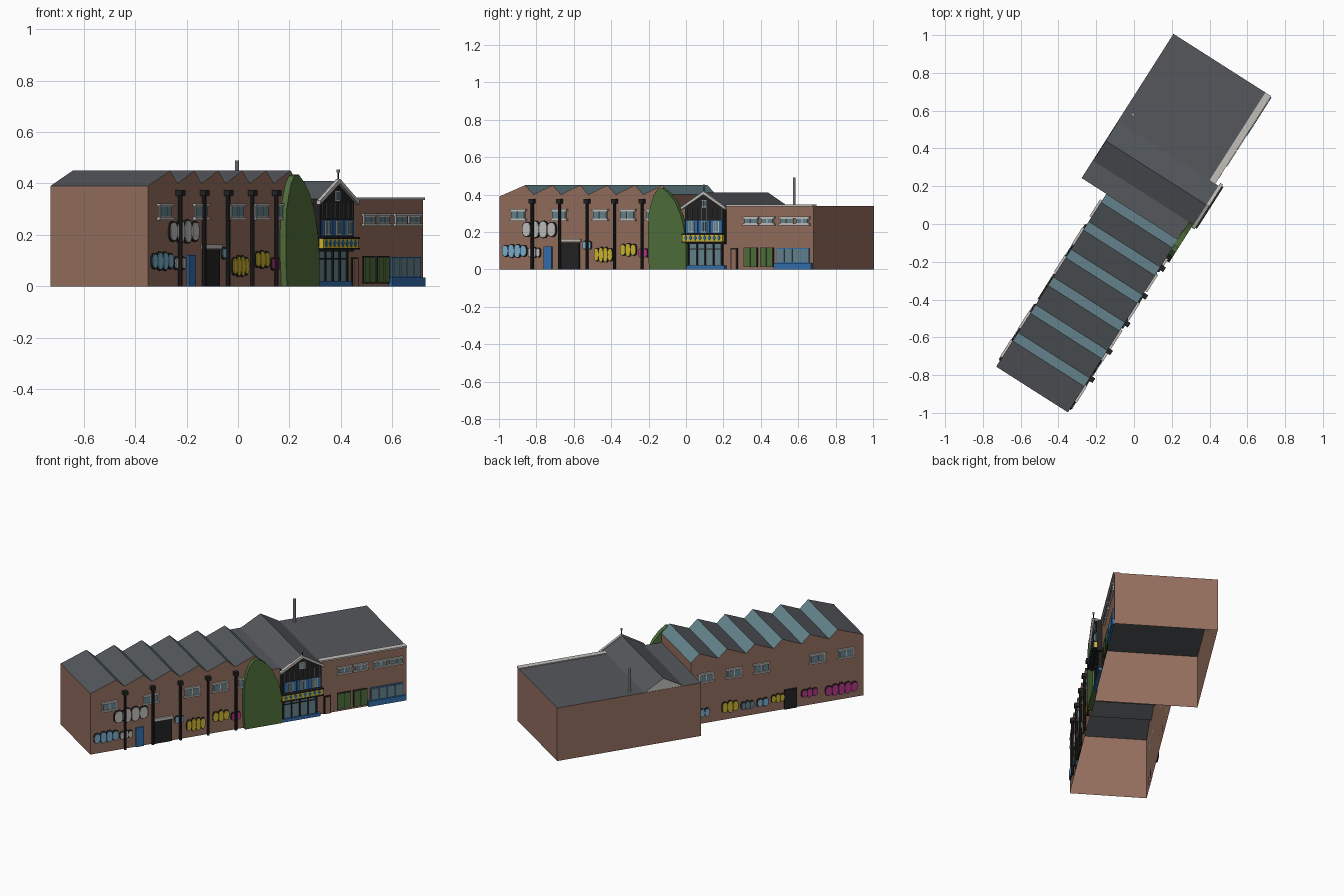
import bpy, bmesh, math
from mathutils import Matrix, Vector

cube = bpy.data.objects.get("Cube")
if cube:
    bpy.data.objects.remove(cube)

# The street wall runs along local x, depth along local y; the whole row is turned as one
PLACE = Matrix.Translation((-0.35, -0.997, 0)) @ Matrix.Rotation(math.radians(57.5), 4, 'Z')
DEPTH, SHED_END, END, BACK, EAVE = 0.45, 1.085, 1.99, 0.605, 0.34


def material(name, rgb):
    m = bpy.data.materials.new(name)
    m.use_nodes = True
    m.diffuse_color = (*rgb, 1)
    m.node_tree.nodes["Principled BSDF"].inputs["Base Color"].default_value = (*rgb, 1)
    return m


BRICK = material("brick", (0.30, 0.16, 0.115))
ROOF = material("slate roof", (0.09, 0.097, 0.108))
GLASS = material("blue grey glass", (0.13, 0.23, 0.27))
TRIM = material("light grey trim", (0.55, 0.53, 0.50))
BLACK = material("black timber", (0.018, 0.017, 0.017))
GREEN = material("leaf green", (0.08, 0.16, 0.045))
YELLOW = material("yellow", (0.62, 0.47, 0.03))
BLUE = material("strong blue", (0.035, 0.16, 0.42))
PINK = material("magenta", (0.48, 0.04, 0.25))
SKY = material("pale blue", (0.20, 0.44, 0.62))


class Part:
    """Collects pieces into one object."""

    def __init__(self, name):
        self.name, self.bm, self.mats = name, bmesh.new(), []

    def slot(self, mat):
        if mat not in self.mats:
            self.mats.append(mat)
        return self.mats.index(mat)

    def prism(self, pts, w0, w1, mat):
        front = [self.bm.verts.new((u, w0, z)) for u, z in pts]
        back = [self.bm.verts.new((u, w1, z)) for u, z in pts]
        faces = [self.bm.faces.new(front), self.bm.faces.new(back[::-1])]
        for i in range(len(pts)):
            j = (i + 1) % len(pts)
            faces.append(self.bm.faces.new((front[i], back[i], back[j], front[j])))
        for f in faces:
            f.material_index = self.slot(mat)
        bmesh.ops.recalc_face_normals(self.bm, faces=faces)
        return faces

    def box(self, u0, u1, z0, z1, w0, w1, mat):
        return self.prism([(u0, z0), (u1, z0), (u1, z1), (u0, z1)], w0, w1, mat)

    def tube(self, u, w, z0, z1, r, mat):
        res = bmesh.ops.create_cone(self.bm, segments=10, radius1=r, radius2=r, depth=z1 - z0,
                                    cap_ends=True, matrix=Matrix.Translation((u, w, (z0 + z1) / 2)))
        for f in {f for v in res["verts"] for f in v.link_faces}:
            f.material_index = self.slot(mat)

    def shell(self, faces, rule):
        """Colour faces by direction and leave the underside open."""
        under = []
        for f in faces:
            f.normal_update()
            if f.normal.z < -0.9:
                under.append(f)
            else:
                f.material_index = self.slot(rule(f.normal))
        bmesh.ops.delete(self.bm, geom=under, context='FACES')

    def done(self):
        me = bpy.data.meshes.new(self.name)
        self.bm.to_mesh(me)
        self.bm.free()
        for m in self.mats:
            me.materials.append(m)
        ob = bpy.data.objects.new(self.name, me)
        ob.matrix_world = PLACE
        bpy.context.collection.objects.link(ob)


# Long shed with a sawtooth roof
TEETH, PITCH = 6, 0.174
valleys = [0.215 + PITCH * k for k in range(TEETH)]
profile = [(0, 0), (0, 0.39)]
for v in valleys:
    profile += [(v - 0.053, 0.45), (v, 0.4)]
profile.append((valleys[-1], 0))
shed = Part("sawtooth_shed")
shed.shell(shed.prism(profile, 0, DEPTH, BRICK),
           lambda n: BRICK if n.z < 0.3 else GLASS if n.x > 0.3 else ROOF)
shed.done()

# Flat-roofed rear block with coping along the street
block = Part("rear_block")
block.shell(block.box(SHED_END, END, 0, EAVE, 0, BACK, BRICK), lambda n: ROOF if n.z > 0.5 else BRICK)
block.done()
coping = Part("street_coping")
coping.box(1.44, END, EAVE - 0.004, EAVE + 0.006, -0.008, 0.028, TRIM)
coping.done()
chimney = Part("chimney_pipe")
chimney.tube(1.515, 0.555, EAVE, 0.49, 0.008, TRIM)
chimney.done()

# Pitched house roof across the block
RIDGE, H0, H1 = 1.32, 1.195, 1.44
gable = Part("house_roof")
gable.shell(gable.prism([(H0, EAVE), (RIDGE, 0.41), (H1, EAVE)], -0.03, BACK - 0.002, TRIM),
            lambda n: ROOF if n.z > 0.3 else TRIM)
gable.done()

# Timber house front
front = Part("timber_front")
front.prism([(H0, 0.135), (H0, EAVE), (RIDGE, 0.405), (H1, EAVE), (H1, 0.135)], -0.032, 0, BLACK)
front.prism([(H0 - 0.018, 0.333), (RIDGE, 0.418), (H1 + 0.018, 0.333), (H1 + 0.018, 0.318),
             (RIDGE, 0.4), (H0 - 0.018, 0.318)], -0.045, -0.028, TRIM)
front.box(RIDGE - 0.018, RIDGE + 0.018, 0.33, 0.372, -0.036, -0.03, TRIM)
for side in (-1, 1):
    c = RIDGE + side * 0.008
    front.box(c - 0.006, c + 0.006, 0.335, 0.367, -0.039, -0.034, GLASS)
for k in range(8):
    u = H0 + 0.015 + k * 0.031
    front.box(u - 0.002, u + 0.002, 0.265, 0.325, -0.035, -0.03, ROOF)
front.done()
finial = Part("gable_finial")
finial.tube(RIDGE, -0.036, 0.4, 0.448, 0.003, BLACK)
finial.tube(RIDGE, -0.036, 0.442, 0.455, 0.006, TRIM)
finial.done()

# House windows with blue shutters
shutters = Part("shuttered_windows")
for k in range(3):
    c = RIDGE + (k - 1) * 0.078
    shutters.box(c - 0.036, c + 0.036, 0.195, 0.26, -0.037, -0.03, BLUE)
    shutters.box(c - 0.018, c + 0.018, 0.198, 0.257, -0.041, -0.036, TRIM)
    for s in (-1, 1):
        shutters.box(c + s * 0.008 - 0.006, c + s * 0.008 + 0.006, 0.203, 0.252, -0.043, -0.04, GLASS)
shutters.done()

# Balcony with a row of diamonds
balcony = Part("balcony")
balcony.box(H0 - 0.005, H1 + 0.005, 0.147, 0.19, -0.05, -0.03, YELLOW)
for z in (0.147, 0.188):
    balcony.box(H0 - 0.008, H1 + 0.008, z - 0.004, z + 0.003, -0.054, -0.03, BLACK)
for k in range(8):
    u = H0 + 0.017 + k * 0.03
    balcony.prism([(u - 0.01, 0.168), (u, 0.153), (u + 0.01, 0.168), (u, 0.183)], -0.053, -0.048, BLUE)
balcony.done()

# Shop front under the balcony
shop = Part("shop_front")
shop.box(H0 + 0.01, H1 - 0.02, 0.02, 0.143, -0.012, 0, GLASS)
for k in range(5):
    u = H0 + 0.014 + k * 0.052
    shop.box(u - 0.004, u + 0.004, 0, 0.143, -0.018, 0, BLACK)
shop.box(H0 + 0.01, H1 - 0.02, 0.105, 0.111, -0.016, 0, BLACK)
shop.box(H0, H1, 0, 0.02, -0.022, 0, BLUE)
shop.done()


# Two-pane window; out is the outward direction from the wall at depth w
def window(part, c, z0, z1, half, w=0.0, out=-1):
    part.box(c - half, c + half, z0, z1, w, w + out * 0.006, TRIM)
    for z in (z0, z1):
        part.box(c - half - 0.008, c + half + 0.008, z - 0.005, z + 0.005, w, w + out * 0.012, TRIM)
    for s in (-1, 1):
        m = c + s * half / 2
        part.box(m - half * 0.42, m + half * 0.42, z0 + 0.008, z1 - 0.008, w, w + out * 0.009, GLASS)


windows = Part("upper_windows")
for c in (0.12, 0.38, 0.64, 0.815, 0.98):
    window(windows, c, 0.264, 0.318, 0.045)
for c in (0.11, 0.29, 0.64, 0.815, 0.99):
    window(windows, c, 0.264, 0.318, 0.045, DEPTH, 1)
for c in (1.597, 1.7, 1.825, 1.922):
    window(windows, c, 0.24, 0.278, 0.04)
windows.done()

# Rainwater pipes at the roof valleys
pipes = Part("rainwater_pipes")
for v in valleys[:-1]:
    pipes.tube(v, -0.012, 0, 0.37, 0.0085, BLACK)
    pipes.box(v - 0.014, v + 0.014, 0.352, 0.375, -0.026, 0, BLACK)
pipes.done()


# Painted bubble shapes with a dark outline
def rounded(c, z, ru, rz, n=16):
    sq = lambda t: math.copysign(abs(t) ** 0.75, t)
    ang = [2 * math.pi * i / n for i in range(n)]
    return [(c + ru * sq(math.cos(a)), z + rz * sq(math.sin(a))) for a in ang]


def bubbles(part, u0, u1, z0, z1, n, mat, w=0.0, out=-1):
    step, mid = (u1 - u0) / n, (z0 + z1) / 2
    for i in range(n):
        edge = abs(2 * i - n + 1) / n
        c, rz = u0 + step * (i + 0.5), (z1 - z0) / 2 * (1 - 0.3 * edge * edge)
        part.prism(rounded(c, mid, step * 0.58, rz), w, w + out * 0.006, BLACK)
        part.prism(rounded(c, mid, step * 0.46, rz - 0.005), w, w + out * 0.0095, mat)


murals = Part("wall_murals")
for spec in ((0.022, 0.175, 0.06, 0.137, 4, SKY), (0.185, 0.262, 0.06, 0.12, 3, TRIM),
             (0.15, 0.36, 0.165, 0.262, 4, TRIM), (0.53, 0.585, 0.103, 0.155, 2, SKY),
             (0.605, 0.72, 0.035, 0.122, 4, YELLOW), (0.77, 0.87, 0.067, 0.142, 3, YELLOW),
             (0.885, 0.943, 0.06, 0.115, 2, PINK)):
    bubbles(murals, *spec)
for spec in ((0.97, 1.03, 0.04, 0.1, 2, SKY), (0.79, 0.89, 0.04, 0.12, 3, YELLOW),
             (0.69, 0.77, 0.04, 0.1, 3, GLASS), (0.6, 0.67, 0.04, 0.1, 2, SKY),
             (0.5, 0.58, 0.05, 0.11, 3, YELLOW), (0.29, 0.39, 0.05, 0.11, 3, PINK),
             (0.04, 0.24, 0.03, 0.11, 5, PINK)):
    bubbles(murals, *spec, DEPTH, 1)
murals.done()

# Doors of the shed
doors = Part("shed_doors")
doors.box(0.283, 0.335, 0, 0.122, -0.008, 0, BLUE)
doors.box(0.395, 0.51, 0, 0.143, -0.008, 0, BLACK)
doors.box(0.385, 0.52, 0.145, 0.162, -0.012, 0, TRIM)
doors.box(0.42, 0.5, 0, 0.125, DEPTH, DEPTH + 0.008, BLACK)
doors.done()

# Doors and shop window of the rear block
street = Part("street_doors")
street.box(1.468, 1.512, 0, 0.113, -0.006, 0, BLACK)
street.box(1.475, 1.505, 0, 0.106, -0.009, 0, BRICK)
for c in (1.595, 1.697):
    street.box(c - 0.044, c + 0.044, 0.012, 0.118, -0.005, 0, BLACK)
    for s in (-1, 1):
        m = c + s * 0.0205
        street.box(m - 0.0185, m + 0.0185, 0.016, 0.114, -0.009, 0, GREEN)
street.box(1.76, 1.965, 0.03, 0.115, -0.006, 0, BLUE)
for k in range(4):
    u = 1.765 + k * 0.05
    street.box(u, u + 0.045, 0.04, 0.108, -0.009, 0, GLASS)
street.box(1.745, 1.985, 0, 0.034, -0.014, 0, BLUE)
street.done()

# Ivy climbing between shed and house
ivy = Part("climbing_ivy")
outline = [(0.965, 0), (0.957, 0.1), (0.957, 0.22), (0.962, 0.3), (0.98, 0.36), (0.995, 0.4),
           (1.02, 0.43), (1.05, 0.435), (1.09, 0.405), (1.13, 0.36), (1.165, 0.29),
           (1.185, 0.22), (1.2, 0.12), (1.2, 0)]
ivy.prism(outline, -0.026, 0.004, GREEN)
ivy.done()
